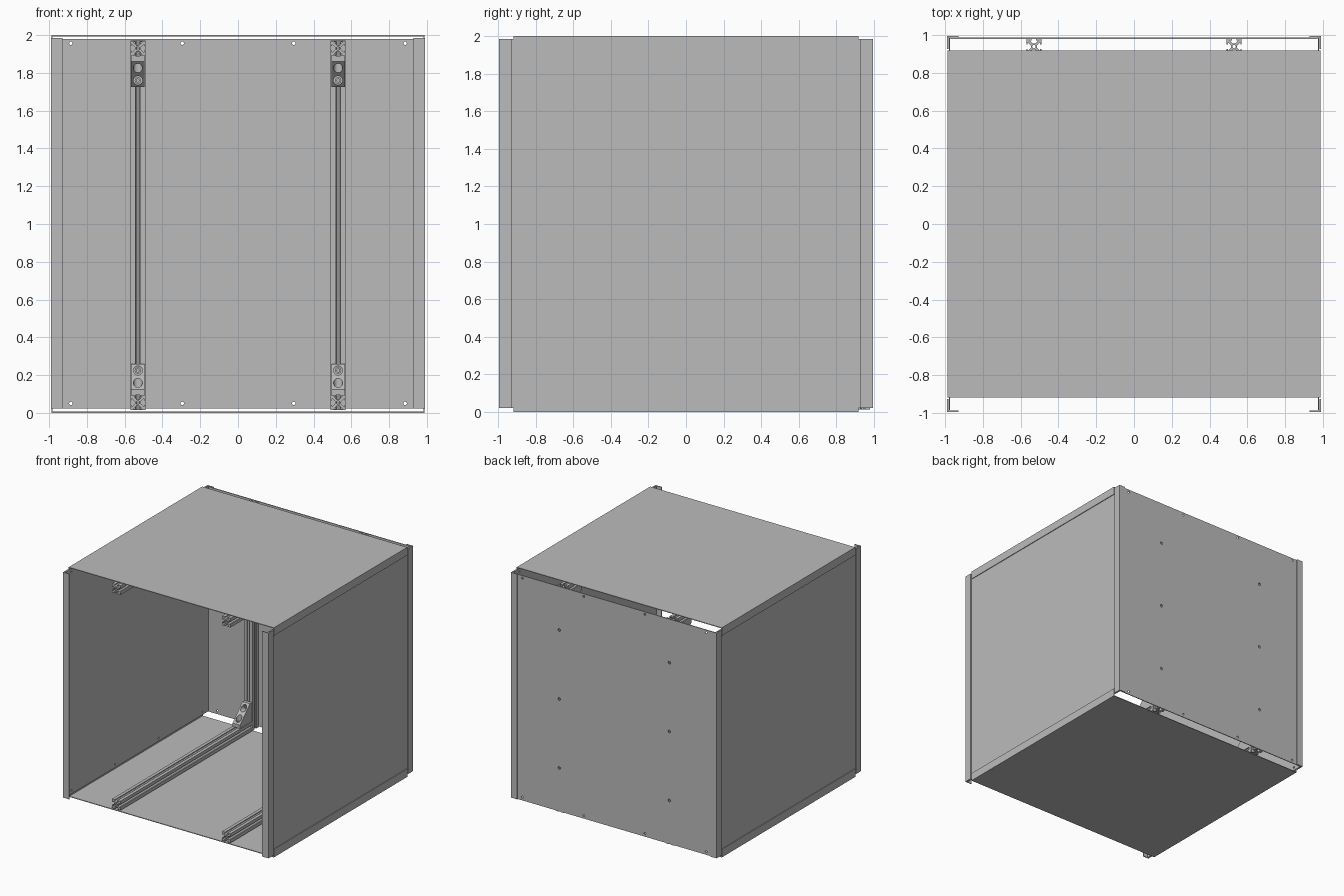
import bpy, bmesh, math
from mathutils import Matrix

if "Cube" in bpy.data.objects:
    bpy.data.objects.remove(bpy.data.objects["Cube"])

grey = bpy.data.materials.new("sheet_grey")
grey.use_nodes = True
colour = (0.5, 0.5, 0.5, 1)
grey.diffuse_color = colour
grey.node_tree.nodes["Principled BSDF"].inputs["Base Color"].default_value = colour

# Maps a flat outline (u, v) and its depth w onto the model axes
ALONG = {
    "X": Matrix(((0, 0, 1, 0), (1, 0, 0, 0), (0, 1, 0, 0), (0, 0, 0, 1))),
    "Y": Matrix(((1, 0, 0, 0), (0, 0, 1, 0), (0, 1, 0, 0), (0, 0, 0, 1))),
    "Z": Matrix.Identity(4),
}


def circle(u, v, r, n=20):
    return [(u + r * math.cos(math.tau * i / n), v + r * math.sin(math.tau * i / n))
            for i in range(n)]


def rect(u0, u1, v0, v1):
    return [(u0, v0), (u1, v0), (u1, v1), (u0, v1)]


def shifted(loop, du, dv):
    return [(u + du, v + dv) for u, v in loop]


def extrude(name, axis, start, end, outline, holes=()):
    """Extrude a flat outline with holes along an axis."""
    bm = bmesh.new()
    edges = []
    for loop in [outline, *holes]:
        vs = [bm.verts.new((u, v, start)) for u, v in loop]
        edges += [bm.edges.new((vs[i - 1], vs[i])) for i in range(len(vs))]
    bmesh.ops.triangle_fill(bm, use_beauty=True, use_dissolve=False,
                            edges=edges, normal=(0, 0, 1))
    out = bmesh.ops.extrude_face_region(bm, geom=bm.faces[:])
    top = [g for g in out["geom"] if isinstance(g, bmesh.types.BMVert)]
    bmesh.ops.translate(bm, verts=top, vec=(0, 0, end - start))
    bm.transform(ALONG[axis])
    bmesh.ops.recalc_face_normals(bm, faces=bm.faces[:])
    mesh = bpy.data.meshes.new(name)
    bm.to_mesh(mesh)
    bm.free()
    mesh.materials.append(grey)
    ob = bpy.data.objects.new(name, mesh)
    bpy.context.collection.objects.link(ob)
    return ob


RAIL_X = 0.53

# Top and bottom trays: sheets with side flanges folded over the walls
W, T, FLANGE = 0.988, 0.006, 0.07
tray = [(-W, 0), (W, 0), (W, FLANGE), (W - T, FLANGE), (W - T, T),
        (T - W, T), (T - W, FLANGE), (-W, FLANGE)]
extrude("bottom_tray", "Y", -0.918, 0.918, tray)
extrude("top_tray", "Y", -0.918, 0.918, [(u, 2 - v) for u, v in tray])

# Side walls with fixing holes, and the L-shaped corner angles
wall_holes = [circle(y, z, 0.008, 12) for y in (-0.9, -0.3, 0.3, 0.9) for z in (0.05, 1.955)]
angle = [(0.99, 0.995), (0.93, 0.995), (0.93, 0.988), (0.983, 0.988),
         (0.983, 0.926), (0.99, 0.926)]
for sx, side in ((1, "left"), (-1, "right")):
    extrude(side + "_wall", "X", sx * 0.974, sx * 0.981,
            rect(-0.986, 0.986, 0.022, 1.984), wall_holes)
    for sy, end in ((1, "back"), (-1, "front")):
        extrude(f"{end}_{side}_corner_angle", "Z", 0.022, 1.984,
                [(sx * u, sy * v) for u, v in angle])

# Back panel with edge holes and rail fixing holes
panel_holes = [circle(x, z, 0.009) for x in (-0.885, -0.295, 0.295, 0.885)
               for z in (0.05, 1.957)]
panel_holes += [circle(x, z, 0.012) for x in (-RAIL_X, RAIL_X) for z in (0.4, 1.0, 1.6)]
extrude("back_panel", "Y", 0.980, 0.987, rect(-0.972, 0.972, 0.022, 1.98), panel_holes)

# Slotted rail section: one side turned four times
slot = [(0.04, -0.04), (0.04, -0.012), (0.033, -0.012), (0.033, -0.023), (0.016, -0.006),
        (0.016, 0.006), (0.033, 0.023), (0.033, 0.012), (0.04, 0.012)]
section = []
for k in range(4):
    c, s = round(math.cos(k * math.pi / 2)), round(math.sin(k * math.pi / 2))
    section += [(c * u - s * v, s * u + c * v) for u, v in slot]
bore = circle(0, 0, 0.009)

# Gusset bracket: slanted block with a counterbore into each leg
LEG, LIP, HOLE = 0.165, 0.03, 0.13
gusset = extrude("gusset", "X", -0.036, 0.036,
                 [(0, 0), (-LEG, 0), (-LEG, LIP), (-LIP, LEG), (0, LEG)])
cutters = [extrude("bore_cutter", "Y", -0.3, -0.02, circle(0, HOLE, 0.024, 24)),
           extrude("bore_cutter", "Z", 0.02, 0.3, circle(0, -HOLE, 0.024, 24))]
for cutter in cutters:
    cutter.hide_render = True
    mod = gusset.modifiers.new("bore", "BOOLEAN")
    mod.object = cutter
    mod.solver = "EXACT"
bpy.context.view_layer.update()
graph = bpy.context.evaluated_depsgraph_get()
gusset_mesh = bpy.data.meshes.new_from_object(gusset.evaluated_get(graph))
for helper in [gusset, *cutters]:
    bpy.data.objects.remove(helper)

BACK_Y = 0.899
for x, side in ((RAIL_X, "left"), (-RAIL_X, "right")):
    # Rails: one upright and two running front to back
    extrude(side + "_upright_rail", "Z", 0.014, 1.972,
            shifted(section, x, BACK_Y + 0.04), [shifted(bore, x, BACK_Y + 0.04)])
    for z, s, level in ((0.054, 1, "bottom"), (1.93, -1, "top")):
        extrude(f"{level}_{side}_rail", "Y", -0.918, BACK_Y,
                shifted(section, x, z), [shifted(bore, x, z)])
        # Bracket in the corner between the rails, with two socket bolts
        face = z + s * 0.04
        mesh = gusset_mesh.copy()
        mesh.transform(Matrix.Translation((x, BACK_Y, face)) @ Matrix.Diagonal((1, 1, s, 1)))
        if s < 0:
            mesh.flip_normals()
        name = f"{level}_{side}_bracket"
        bpy.context.collection.objects.link(bpy.data.objects.new(name, mesh))
        hz, hy = face + s * HOLE, BACK_Y - HOLE
        extrude(name + "_back_bolt", "Y", BACK_Y - 0.019, BACK_Y - 0.036,
                circle(x, hz, 0.017), [circle(x, hz, 0.008, 6)])
        extrude(name + "_rail_bolt", "Z", face + s * 0.019, face + s * 0.036,
                circle(x, hy, 0.017), [circle(x, hy, 0.008, 6)])
